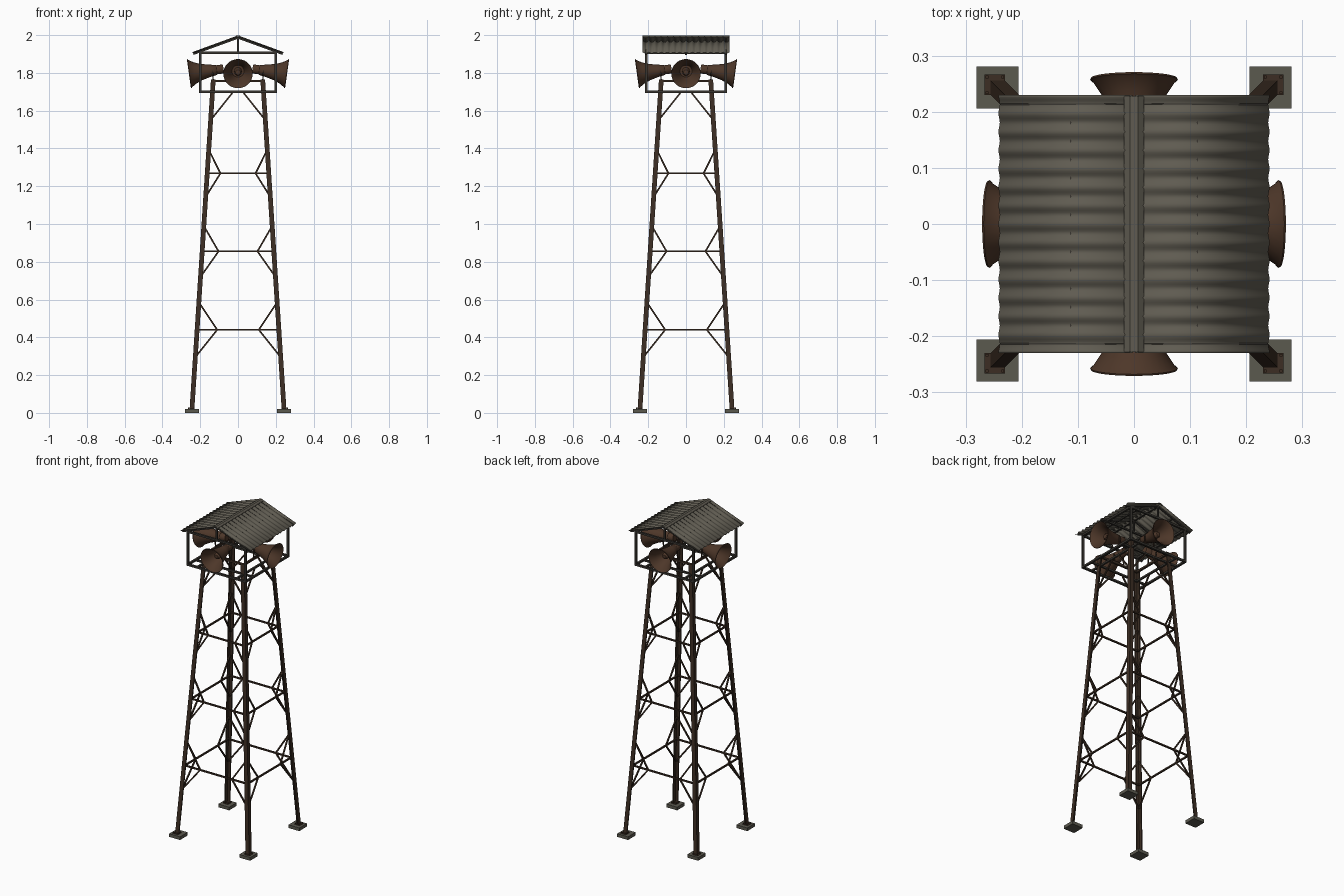
import bpy, bmesh, math
from mathutils import Vector, Matrix

if "Cube" in bpy.data.objects:
    bpy.data.objects.remove(bpy.data.objects["Cube"])


def mat(name, c):
    m = bpy.data.materials.new(name)
    m.diffuse_color = (*c, 1)
    m.use_nodes = True
    m.node_tree.nodes["Principled BSDF"].inputs["Base Color"].default_value = m.diffuse_color
    return m


RUST = mat("dark rust steel", (0.045, 0.027, 0.017))
HORN = mat("brown horn paint", (0.075, 0.038, 0.022))
FRAME = mat("dark grey steel", (0.040, 0.036, 0.030))
ROOF = mat("weathered roof sheet", (0.115, 0.105, 0.082))
STONE = mat("grey footing", (0.105, 0.100, 0.078))


def finish(name, bm, m, smooth=None):
    bmesh.ops.recalc_face_normals(bm, faces=bm.faces)
    me = bpy.data.meshes.new(name)
    bm.to_mesh(me)
    bm.free()
    me.materials.append(m)
    ob = bpy.data.objects.new(name, me)
    bpy.context.collection.objects.link(ob)
    if smooth:
        bpy.context.view_layer.objects.active = ob
        ob.select_set(True)
        bpy.ops.object.shade_smooth_by_angle(angle=math.radians(smooth))
        ob.select_set(False)
    return ob


def box(bm, c, s):
    bmesh.ops.create_cube(bm, size=1, matrix=Matrix.Translation(c) @ Matrix.Diagonal((*s, 1)))


def bar(bm, p, q, w):
    """Square bar between two points."""
    p, q = Vector(p), Vector(q)
    d = q - p
    up = Vector((0, 0, 1)) if abs(d.normalized().z) < 0.98 else Vector((0, 1, 0))
    a = d.cross(up).normalized()
    b = a.cross(d).normalized()
    R = Matrix((a, b, d.normalized())).transposed().to_4x4()
    M = Matrix.Translation((p + q) / 2) @ R @ Matrix.Diagonal((w, w, d.length, 1))
    bmesh.ops.create_cube(bm, size=1, matrix=M)


def leg(z):
    return 0.245 - 0.0647 * z


CORNERS = [(sx, sy) for sx in (-1, 1) for sy in (-1, 1)]

# angle-iron legs, footings and anchor bolts
legs, feet, bolts = bmesh.new(), bmesh.new(), bmesh.new()
w, t = 0.025, 0.007
prof = [(0, 0), (-w, 0), (-w, -t), (-t, -t), (-t, -w), (0, -w)]
for sx, sy in CORNERS:
    rings = []
    for z in (0.015, 1.765):
        o = leg(z) + w / 2
        rings.append([legs.verts.new((sx * (o + x), sy * (o + y), z)) for x, y in prof])
    for i in range(6):
        j = (i + 1) % 6
        legs.faces.new((rings[0][i], rings[0][j], rings[1][j], rings[1][i]))
    legs.faces.new(rings[0])
    legs.faces.new(rings[1])
    c = 0.243
    box(feet, (sx * c, sy * c, 0.010), (0.075, 0.075, 0.020))
    box(bolts, (sx * 0.248, sy * 0.248, 0.0215), (0.036, 0.036, 0.003))
    for bx, by in CORNERS:
        box(bolts, (sx * 0.248 + bx * 0.014, sy * 0.248 + by * 0.014, 0.025), (0.005, 0.005, 0.006))
finish("tower_legs", legs, RUST)
finish("footings", feet, STONE)
finish("anchor_plates_and_bolts", bolts, RUST)

# bracing on all four faces
br = bmesh.new()
for k in range(4):
    R = Matrix.Rotation(k * math.pi / 2, 3, 'Z')

    def P(x, z):
        return R @ Vector((x, -leg(z), z))
    for z, knee, rise in ((0.44, 0.11, 0.145), (0.855, 0.103, 0.135), (1.268, 0.093, 0.125)):
        bar(br, P(-leg(z), z), P(leg(z), z), 0.009)
        for s in (-1, 1):
            for dz in (rise, -rise):
                bar(br, P(s * knee, z), P(s * leg(z + dz), z + dz), 0.008)
    # struts beneath the platform
    for s in (-1, 1):
        bar(br, P(s * 0.025, 1.70), P(s * leg(1.55), 1.55), 0.008)
finish("cross_bracing", br, RUST)

# platform frame, posts and upper ring
fr = bmesh.new()
X, Y, ZB, ZT = 0.20, 0.21, 1.70, 1.907
for z in (ZB, ZT):
    for s in (-1, 1):
        bar(fr, (-X, s * Y, z), (X, s * Y, z), 0.012)
        bar(fr, (s * X, -Y, z), (s * X, Y, z), 0.012)
for sx, sy in CORNERS:
    bar(fr, (sx * X, sy * Y, ZB - 0.006), (sx * X, sy * Y, ZT + 0.006), 0.012)
for s in (-1, 1):
    bar(fr, (-X, s * 0.135, ZB), (X, s * 0.135, ZB), 0.011)
    bar(fr, (s * 0.135, -Y, ZB), (s * 0.135, Y, ZB), 0.011)
finish("platform_frame", fr, FRAME)

# horn mounting beams at the leg tops
mb = bmesh.new()
for s in (-1, 1):
    bar(mb, (-0.135, s * 0.131, 1.757), (0.135, s * 0.131, 1.757), 0.012)
    bar(mb, (s * 0.131, -0.135, 1.757), (s * 0.131, 0.135, 1.757), 0.012)
finish("horn_mounting_beams", mb, RUST)

# roof trusses
tr = bmesh.new()
for y in (-Y, 0, Y):
    bar(tr, (0, y, ZT), (0, y, 1.985), 0.009)
    for s in (-1, 1):
        bar(tr, (0, y, 1.986), (s * 0.236, y, 1.900), 0.010)
    if y == 0:
        bar(tr, (-X, y, ZT), (X, y, ZT), 0.010)
bar(tr, (0, -Y, 1.985), (0, Y, 1.985), 0.009)
for s in (-1, 1):
    bar(tr, (s * 0.11, -Y, 1.946), (s * 0.11, Y, 1.946), 0.009)
finish("roof_trusses", tr, FRAME)

# corrugated roof sheets
for s, side in ((-1, "left"), (1, "right")):
    bm = bmesh.new()
    rows = []
    n = 14 * 8
    for i in range(n + 1):
        y = -0.23 + 0.46 * i / n
        h = 0.0032 * math.cos(2 * math.pi * 14 * i / n)
        rows.append([bm.verts.new((s * (x + h * 0.37), y, z + h))
                     for x, z in ((0.002, 1.993), (0.240, 1.906))])
    for a, b in zip(rows, rows[1:]):
        bm.faces.new((a[0], a[1], b[1], b[0]))
    ob = finish("roof_sheet_" + side, bm, ROOF, 50)
    md = ob.modifiers.new("thickness", 'SOLIDIFY')
    md.thickness = 0.002
    md.offset = 0

# ridge cap
bm = bmesh.new()
pts = [(-0.018, 1.991), (-0.007, 1.999), (0.007, 1.999), (0.018, 1.991), (0.018, 1.987), (0, 1.994), (-0.018, 1.987)]
ends = [[bm.verts.new((x, y, z)) for x, z in pts] for y in (-0.228, 0.228)]
for i in range(7):
    j = (i + 1) % 7
    bm.faces.new((ends[0][i], ends[0][j], ends[1][j], ends[1][i]))
for e in ends:
    bm.faces.new(e)
finish("ridge_cap", bm, ROOF)

# horn loudspeakers, lathed about local x then tilted slightly down
horn_profile = [(0.075, 0), (0.075, 0.020), (0.080, 0.024), (0.112, 0.024), (0.115, 0.027), (0.150, 0.033),
                (0.195, 0.044), (0.230, 0.058), (0.253, 0.073), (0.257, 0.078), (0.260, 0.077),
                (0.252, 0.069), (0.228, 0.053), (0.195, 0.040), (0.165, 0.032), (0.165, 0.020),
                (0.205, 0.019), (0.214, 0.013), (0.217, 0)]
for k, side in enumerate(("right", "back", "left", "front")):
    turn = Matrix.Rotation(k * math.pi / 2, 4, 'Z')
    piv = Matrix.Translation((0.257, 0, 1.796))
    M = turn @ piv @ Matrix.Rotation(math.radians(8), 4, 'Y') @ Matrix.Translation((-0.257, 0, 0))
    bm = bmesh.new()
    seg = 28
    rings = []
    for x, r in horn_profile:
        if r == 0:
            rings.append([bm.verts.new(M @ Vector((x, 0, 0)))])
        else:
            rings.append([bm.verts.new(M @ Vector((x, r * math.cos(2 * math.pi * i / seg),
                                                   r * math.sin(2 * math.pi * i / seg)))) for i in range(seg)])
    for a, b in zip(rings, rings[1:]):
        for i in range(seg):
            j = (i + 1) % seg
            if len(a) == 1:
                bm.faces.new((a[0], b[j], b[i]))
            elif len(b) == 1:
                bm.faces.new((a[i], a[j], b[0]))
            else:
                bm.faces.new((a[i], a[j], b[j], b[i]))
    finish("horn_" + side, bm, HORN, 40)
    # U bracket holding the horn to the beam
    bk = bmesh.new()
    for s in (-1, 1):
        bar(bk, turn @ Vector((0.131, s * 0.034, 1.762)), turn @ Vector((0.135, s * 0.034, 1.815)), 0.006)
    bar(bk, turn @ Vector((0.131, -0.037, 1.765)), turn @ Vector((0.131, 0.037, 1.765)), 0.006)
    bar(bk, turn @ Vector((0.135, -0.037, 1.813)), turn @ Vector((0.135, 0.037, 1.813)), 0.005)
    finish("horn_bracket_" + side, bk, RUST)
